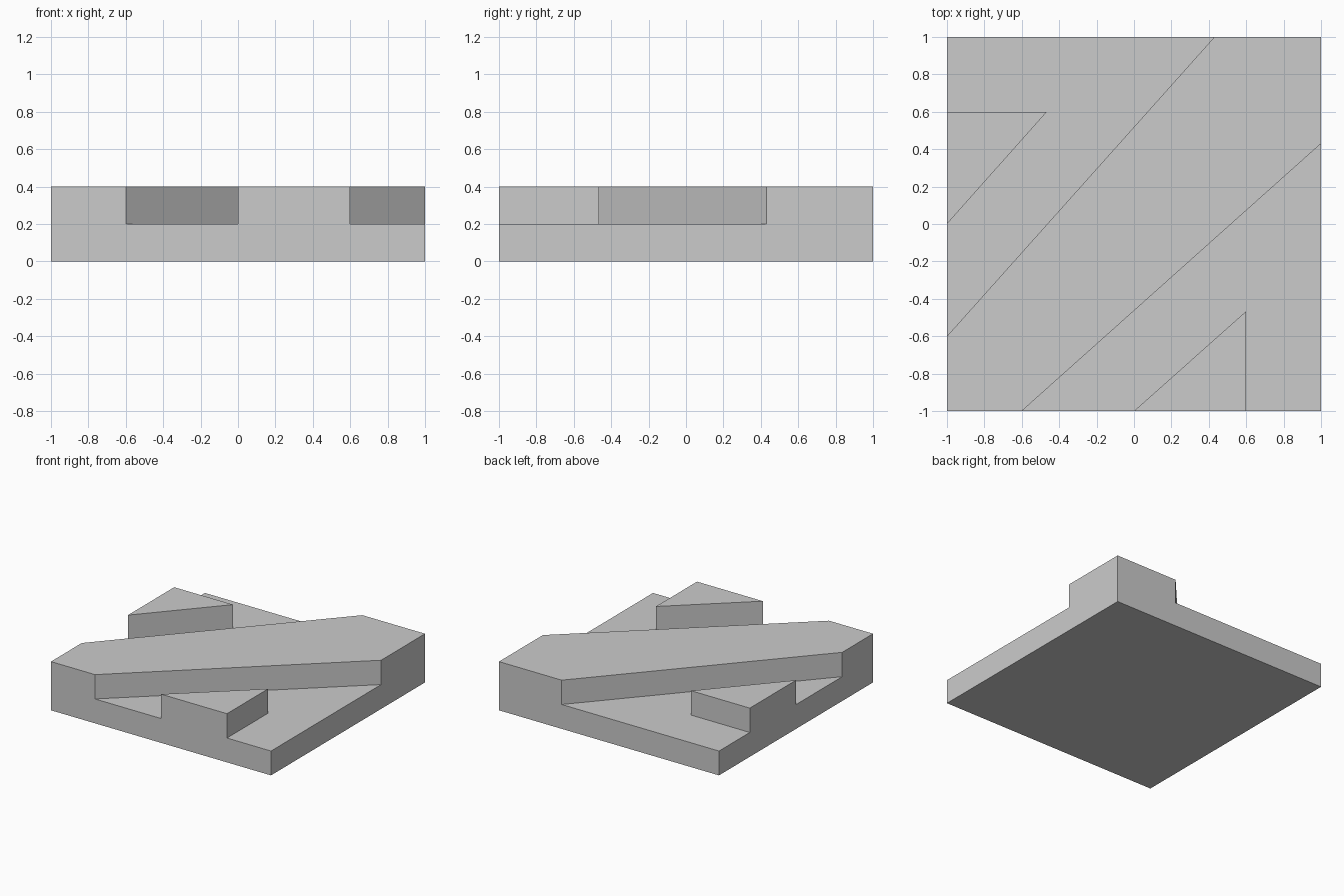
import bpy, bmesh

if "Cube" in bpy.data.objects:
    bpy.data.objects.remove(bpy.data.objects["Cube"])

grey = bpy.data.materials.new("plain grey")
grey.diffuse_color = (0.6, 0.6, 0.6, 1)
grey.use_nodes = True
grey.node_tree.nodes["Principled BSDF"].inputs["Base Color"].default_value = grey.diffuse_color


def prism(name, outline, top):
    """Solid block standing on z = 0 with the given counter-clockwise plan."""
    bm = bmesh.new()
    face = bm.faces.new([bm.verts.new((x, y, 0)) for x, y in outline])
    new = bmesh.ops.extrude_face_region(bm, geom=[face], use_keep_orig=True)["geom"]
    for v in new:
        if isinstance(v, bmesh.types.BMVert):
            v.co.z = top
    bmesh.ops.recalc_face_normals(bm, faces=bm.faces)
    mesh = bpy.data.meshes.new(name)
    bm.to_mesh(mesh)
    bm.free()
    mesh.materials.append(grey)
    obj = bpy.data.objects.new(name, mesh)
    bpy.context.collection.objects.link(obj)
    return obj


# square base slab
base = prism("base_slab", [(-1, -1), (1, -1), (1, 1), (-1, 1)], 0.2)

# diagonal bar from corner to corner, and a wedge on either side of it
wedge = [(0, -1), (0.6, -1), (0.6, -0.466)]
raised = [
    prism("diagonal_bar", [(-1, -1), (-0.6, -1), (1, 0.43), (1, 1), (0.43, 1), (-1, -0.6)], 0.4),
    prism("front_wedge", wedge, 0.4),
    prism("left_wedge", [(y, x) for x, y in reversed(wedge)], 0.4),
]

# merge the raised parts into the slab as one solid
bpy.context.view_layer.objects.active = base
for part in raised:
    mod = base.modifiers.new("join " + part.name, "BOOLEAN")
    mod.operation = "UNION"
    mod.solver = "EXACT"
    mod.object = part
    bpy.ops.object.modifier_apply(modifier=mod.name)
    bpy.data.objects.remove(part)
base.name = "slab_with_diagonal_bar"
